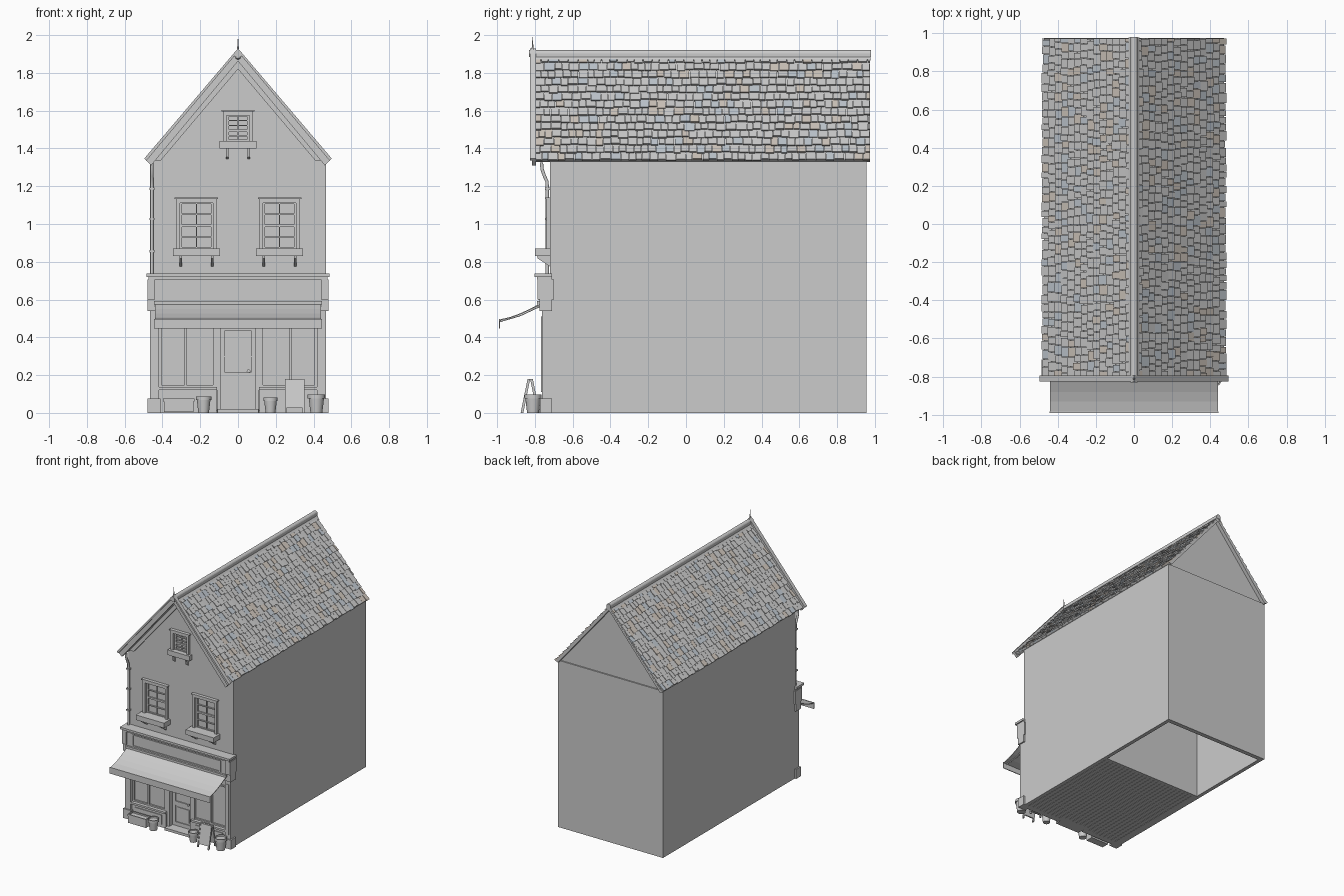
import bpy, bmesh, math, random
from mathutils import Vector

if "Cube" in bpy.data.objects:
    bpy.data.objects.remove(bpy.data.objects["Cube"])

random.seed(4)


def finish(name, bm, smooth=False):
    bmesh.ops.recalc_face_normals(bm, faces=bm.faces)
    me = bpy.data.meshes.new(name)
    bm.to_mesh(me)
    bm.free()
    ob = bpy.data.objects.new(name, me)
    bpy.context.collection.objects.link(ob)
    if smooth:
        bpy.context.view_layer.objects.active = ob
        bpy.ops.object.select_all(action='DESELECT')
        ob.select_set(True)
        bpy.ops.object.shade_smooth_by_angle(angle=math.radians(40))
    return ob


def prism(name, pts, a, b, axis='y'):
    """Extrude a profile: (x, z) points along y, or (y, z) points along x."""
    bm = bmesh.new()
    put = (lambda p, t: (p[0], t, p[1])) if axis == 'y' else (lambda p, t: (t, p[0], p[1]))
    ends = [[bm.verts.new(put(p, t)) for p in pts] for t in (a, b)]
    n = len(pts)
    bm.faces.new(ends[0])
    bm.faces.new(ends[1])
    for i in range(n):
        j = (i + 1) % n
        bm.faces.new((ends[0][i], ends[0][j], ends[1][j], ends[1][i]))
    return finish(name, bm)


def box(name, x0, x1, y0, y1, z0, z1):
    return prism(name, [(x0, z0), (x1, z0), (x1, z1), (x0, z1)], y0, y1)


def pair(name, x0, x1, *rest):
    box(name + "_right", x0, x1, *rest)
    box(name + "_left", -x1, -x0, *rest)


def lathe(name, pts, loc, scale=1.0, seg=24):
    bm = bmesh.new()
    vs = [bm.verts.new((r * scale, 0, z * scale)) for r, z in pts]
    es = [bm.edges.new(e) for e in zip(vs, vs[1:])]
    bmesh.ops.spin(bm, geom=vs + es, cent=(0, 0, 0), axis=(0, 0, 1), angle=math.tau, steps=seg)
    bmesh.ops.remove_doubles(bm, verts=bm.verts, dist=1e-5)
    ob = finish(name, bm, True)
    ob.location = loc
    return ob


def tube(name, pts, r):
    cu = bpy.data.curves.new(name, 'CURVE')
    cu.dimensions = '3D'
    cu.bevel_depth, cu.bevel_resolution, cu.use_fill_caps = r, 3, True
    sp = cu.splines.new('POLY')
    sp.points.add(len(pts) - 1)
    for p, c in zip(sp.points, pts):
        p.co = (*c, 1)
    ob = bpy.data.objects.new(name, cu)
    bpy.context.collection.objects.link(ob)
    bpy.ops.object.select_all(action='DESELECT')
    bpy.context.view_layer.objects.active = ob
    ob.select_set(True)
    bpy.ops.object.convert(target='MESH')


F = -0.72                        # front wall plane
EX, EZ, RZ = 0.472, 1.335, 1.89  # roof base line: eave x, eave z, ridge z

# Walls and gables
pair("side_wall", 0.435, 0.465, F, 0.955, 0, 1.335)
box("back_wall", -0.435, 0.435, 0.92, 0.955, 0, 1.335)
prism("back_gable", [(-0.455, 1.33), (0.455, 1.33), (0, 1.865)], 0.92, 0.945)
front = prism("front_wall", [(-0.435, 0.57), (0.435, 0.57), (0.435, 1.335), (0.455, 1.335),
                             (0, 1.865), (-0.455, 1.335), (-0.435, 1.335)], F, F + 0.03)

# Shop room: plank floor, back partition, ceiling
n = 24
for i in range(n):
    x = -0.435 + 0.87 * i / n
    box("floor_plank", x, x + 0.87 / n - 0.003, F, 0.2, 0, 0.015)
box("shop_partition", -0.435, 0.435, 0.19, 0.21, 0, 0.9)
box("shop_ceiling", -0.435, 0.435, F + 0.03, 0.19, 0.6, 0.62)


# Sash windows with casing, sill and brackets
def window(name, cx, z0, z1, hw, cols, rows, sill_y):
    cut = box(name + "_cutter", cx - hw, cx + hw, F - 0.05, F + 0.08, z0, z1)
    cut.hide_render = True
    cut.hide_viewport = True
    mod = front.modifiers.new(name, 'BOOLEAN')
    mod.operation, mod.object, mod.solver = 'DIFFERENCE', cut, 'EXACT'
    t = 0.02
    for s in (-1, 1):
        a, b = sorted((cx + s * hw, cx + s * (hw + t)))
        box(name + "_casing", a, b, F - 0.018, F, z0, z1 + t)
        a, b = sorted((cx + s * hw, cx + s * (hw - 0.012)))
        box(name + "_sash_stile", a, b, F + 0.002, F + 0.02, z0, z1)
        bx = cx + s * hw * 0.95
        prism(name + "_bracket", [(F, z0 - 0.04), (sill_y + 0.012, z0 - 0.04),
                                  (sill_y + 0.014, z0 - 0.052), (F - 0.015, z0 - 0.085),
                                  (F, z0 - 0.095)], bx - 0.007, bx + 0.007, 'x')
    box(name + "_head_casing", cx - hw, cx + hw, F - 0.018, F, z1, z1 + t)
    box(name + "_drip_cap", cx - hw - 0.027, cx + hw + 0.027, F - 0.026, F, z1 + t, z1 + t + 0.009)
    box(name + "_sill", cx - hw - 0.037, cx + hw + 0.037, sill_y, F + 0.02, z0 - 0.04, z0)
    box(name + "_glass", cx - hw, cx + hw, F + 0.014, F + 0.018, z0, z1)
    for i in range(1, cols):
        x = cx - hw + 2 * hw * i / cols
        box(name + "_upright_bar", x - 0.003, x + 0.003, F + 0.005, F + 0.016, z0, z1)
    for i in range(rows + 1):
        z = z0 + (z1 - z0) * i / rows
        h = 0.007 if i in (0, rows // 2, rows) else 0.003
        box(name + "_cross_bar", cx - hw, cx + hw, F + 0.003, F + 0.016, max(z0, z - h), min(z1, z + h))


for side, cx in (("left", -0.22), ("right", 0.22)):
    window("upper_window_" + side, cx, 0.87, 1.112, 0.088, 2, 4, -0.80)
window("gable_window", 0, 1.44, 1.575, 0.06, 2, 5, -0.755)

# Roof slabs and overlapping shingles
for s, side in ((1, "right"), (-1, "left")):
    prism("roof_slab_" + side, [(s * EX, EZ), (0, RZ), (0, RZ - 0.025), (s * (EX - 0.02), EZ - 0.008)],
          -0.80, 0.975)
tints = [(0.6, 0.6, 0.58, 1), (0.52, 0.57, 0.62, 1), (0.62, 0.56, 0.5, 1)]
mats = []
for i, c in enumerate(tints):
    m = bpy.data.materials.new("slate_%d" % i)
    m.diffuse_color = c
    m.use_nodes = True
    m.node_tree.nodes["Principled BSDF"].inputs["Base Color"].default_value = m.diffuse_color
    mats.append(m)
length = math.hypot(EX, RZ - EZ)
rows = 14
rh = length / rows
for s, side in ((1, "right"), (-1, "left")):
    up = Vector((-s * EX, 0, RZ - EZ)).normalized()
    nor = Vector((s * (RZ - EZ), 0, EX)).normalized()
    bm = bmesh.new()
    for r in range(rows):
        y = -0.80
        while y < 0.97:
            w = random.uniform(0.032, 0.056) * (0.6 if y == -0.80 and r % 2 else 1)
            y1 = min(y + w, 0.975)
            u0 = max(-0.003, r * rh + random.uniform(-0.007, 0.005))
            u1 = min(length, (r + 1) * rh + 0.012)
            lift = random.uniform(0.011, 0.016)
            vs = []
            for yy in (y + 0.0015, y1 - 0.0015):
                for u, h in ((u0, 0), (u1, 0), (u1, 0.003), (u0, lift)):
                    vs.append(bm.verts.new(Vector((s * EX, yy, EZ)) + up * u + nor * h))
            quads = [(0, 1, 2, 3), (4, 5, 6, 7)] + [(i, (i + 1) % 4, (i + 1) % 4 + 4, i + 4) for i in range(4)]
            mi = random.choices((0, 1, 2), (8, 1, 1))[0]
            for q in quads:
                bm.faces.new([vs[k] for k in q]).material_index = mi
            y = y1
    ob = finish("shingles_" + side, bm)
    for m in mats:
        ob.data.materials.append(m)

# Ridge cap, bargeboards, finial
arc = [(0.018 * math.cos(a * math.pi / 8), 1.902 + 0.018 * math.sin(a * math.pi / 8)) for a in range(9)]
prism("ridge_roll", arc + [(-0.018, 1.885), (0.018, 1.885)], -0.83, 0.98)
prism("ridge_flashing", [(0, 1.905), (0.03, 1.872), (0.02, 1.865), (0, 1.885),
                         (-0.02, 1.865), (-0.03, 1.872)], -0.81, 0.978)
for s, side in ((1, "right"), (-1, "left")):
    prism("bargeboard_" + side, [(0, 1.925), (s * 0.493, 1.345), (s * 0.46, 1.31), (0, 1.862)], -0.815, -0.795)
    prism("bargeboard_cap_" + side, [(0, 1.93), (s * 0.496, 1.347), (s * 0.485, 1.335), (0, 1.912)], -0.825, -0.795)
    prism("gable_frieze_" + side, [(0, 1.868), (s * 0.455, 1.335), (s * 0.41, 1.335), (0, 1.82)], F - 0.015, F)
lathe("finial", [(0, 1.87), (0.012, 1.875), (0.018, 1.895), (0.015, 1.912), (0.006, 1.922),
                 (0.004, 1.94), (0, 2.0)], (0, -0.812, 0))

# Drainpipe with clips
px = -0.456
tube("drainpipe", [(px, -0.765, 1.325), (px, -0.762, 1.29), (px, -0.75, 1.255), (px, -0.736, 1.225),
                   (px, -0.734, 1.19), (px, -0.734, 0.735)], 0.009)
for z in (0.85, 1.02, 1.18):
    box("drainpipe_clip", px - 0.013, px + 0.013, -0.746, F, z, z + 0.012)

# Shop fascia and cornice
box("fascia", -0.465, 0.465, -0.775, F, 0.58, 0.71)
box("fascia_ledge", -0.445, 0.445, -0.79, -0.775, 0.575, 0.592)
box("cornice_lower", -0.475, 0.475, -0.79, F + 0.01, 0.705, 0.72)
box("cornice_top", -0.485, 0.485, -0.803, F + 0.01, 0.72, 0.737)
for z in (0.598, 0.683):
    box("fascia_panel_rail", -0.39, 0.39, -0.781, -0.775, z, z + 0.008)
pair("fascia_panel_stile", 0.382, 0.39, -0.781, -0.775, 0.606, 0.683)
pair("fascia_end_block", 0.44, 0.478, -0.787, -0.70, 0.6, 0.705)

# Pilasters
pair("pilaster", 0.418, 0.467, -0.762, F, 0, 0.58)
pair("pilaster_panel", 0.43, 0.455, -0.767, -0.76, 0.11, 0.51)
pair("pilaster_base", 0.41, 0.478, -0.772, -0.71, 0, 0.075)
pair("pilaster_capital", 0.41, 0.478, -0.775, -0.71, 0.54, 0.6)

# Shop windows
pair("stall_riser", 0.115, 0.418, -0.745, -0.70, 0, 0.122)
pair("stall_panel", 0.15, 0.39, -0.751, -0.745, 0.025, 0.1)
pair("shop_sill", 0.112, 0.42, -0.762, -0.70, 0.122, 0.137)
pair("shop_glass", 0.12, 0.418, -0.722, -0.718, 0.137, 0.57)
for x0, x1 in ((0.108, 0.132), (0.272, 0.282), (0.405, 0.42)):
    pair("shop_mullion", x0, x1, -0.74, -0.70, 0.13, 0.58)
for z0, z1 in ((0.137, 0.148), (0.462, 0.472), (0.555, 0.58)):
    pair("shop_window_rail", 0.12, 0.418, -0.735, -0.705, z0, z1)

# Recessed door
box("doorstep", -0.108, 0.108, -0.775, -0.67, 0, 0.02)
pair("door_jamb", 0.092, 0.112, -0.738, -0.67, 0, 0.58)
pair("door_stile", 0.068, 0.092, -0.695, -0.675, 0.02, 0.46)
for z0, z1 in ((0.02, 0.05), (0.185, 0.215), (0.435, 0.46)):
    box("door_rail", -0.068, 0.068, -0.695, -0.675, z0, z1)
box("door_panel", -0.068, 0.068, -0.688, -0.678, 0.05, 0.185)
box("door_panel_raised", -0.052, 0.052, -0.693, -0.688, 0.066, 0.17)
box("door_glass", -0.068, 0.068, -0.686, -0.682, 0.215, 0.435)
box("door_glazing_bar", -0.068, 0.068, -0.69, -0.68, 0.295, 0.301)
box("door_transom", -0.092, 0.092, -0.715, -0.67, 0.46, 0.475)
box("door_fanlight", -0.092, 0.092, -0.69, -0.686, 0.475, 0.58)
knob = lathe("door_knob", [(0, 0), (0.004, 0), (0.004, 0.008), (0.01, 0.012), (0.01, 0.018), (0, 0.023)],
             (0.056, -0.695, 0.22), seg=16)
knob.rotation_euler.x = math.pi / 2

# Awning with valance and arms
top = [(-0.775, 0.578), (-0.83, 0.549), (-0.88, 0.526), (-0.93, 0.508), (-0.985, 0.495)]
prism("awning", top + [(y, z - 0.006) for y, z in reversed(top)], -0.44, 0.44, 'x')
box("awning_valance", -0.444, 0.444, -0.99, -0.984, 0.447, 0.497)
for s in (-1, 1):
    tube("awning_arm", [(s * 0.395, -0.775, 0.565), (s * 0.395, -0.88, 0.516), (s * 0.415, -0.983, 0.486)], 0.005)

# Flower pots and planter box
pot = [(0, 0), (0.028, 0), (0.036, 0.068), (0.041, 0.068), (0.041, 0.088), (0.035, 0.088), (0.034, 0.078), (0, 0.078)]
for x, k in ((-0.182, 1), (0.172, 0.92), (0.415, 1.12)):
    lathe("flower_pot", pot, (x, -0.81, 0), k)
box("planter_box", -0.392, -0.235, -0.83, -0.77, 0.005, 0.064)
for y in (-0.834, -0.774):
    box("planter_rim_long", -0.397, -0.23, y, y + 0.008, 0.06, 0.075)
for x in (-0.397, -0.238):
    box("planter_rim_short", x, x + 0.008, -0.826, -0.774, 0.06, 0.075)

# Folding pavement board
for s in (-1, 1):
    c = -0.825
    prism("board_panel", [(c + s * 0.041, 0.025), (c + s * 0.031, 0.025), (c + s * 0.001, 0.178),
                          (c + s * 0.011, 0.178)], 0.255, 0.345, 'x')
    for x in (0.248, 0.342):
        prism("board_leg", [(c + s * 0.05, 0), (c + s * 0.036, 0), (c, 0.18), (c + s * 0.014, 0.18)],
              x, x + 0.01, 'x')
